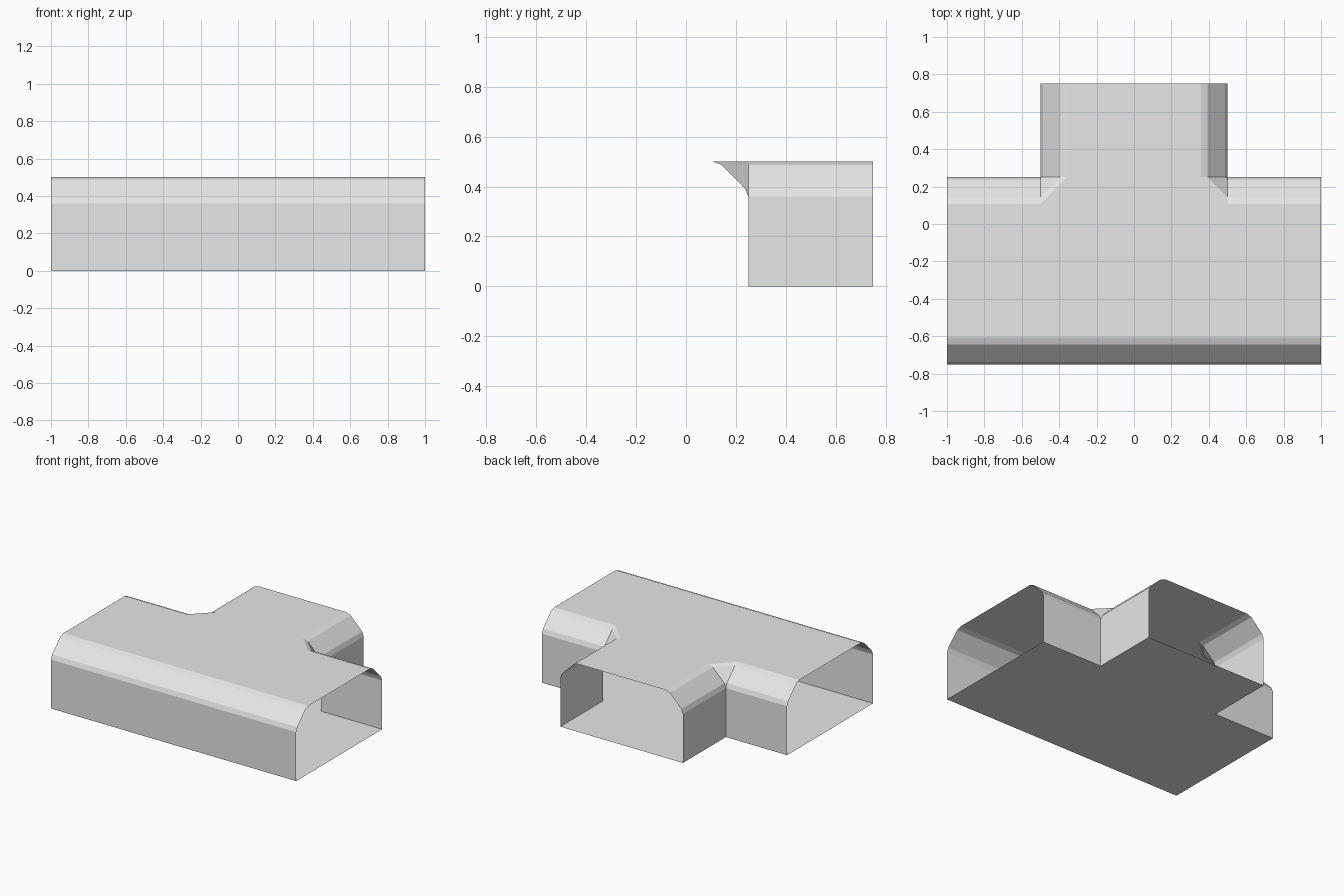
import bpy
import bmesh

if "Cube" in bpy.data.objects:
    bpy.data.objects.remove(bpy.data.objects["Cube"], do_unlink=True)

grey = bpy.data.materials.new("plain_grey")
grey.use_nodes = True
grey.diffuse_color = (0.8, 0.8, 0.8, 1)
grey.node_tree.nodes["Principled BSDF"].inputs["Base Color"].default_value = (0.8, 0.8, 0.8, 1)

# Half widths and ends of the T-shaped passage
END, FRONT, BACK, BRANCH, BRANCH_END = 1.0, -0.75, 0.25, 0.5, 0.75
# Wall section with rounded shoulder: (inset from the wall, height)
SECTION = [(0, 0), (0, 0.36), (0.013, 0.393), (0.107, 0.487), (0.143, 0.5)]


def front_rail(d, z):
    return [(0, FRONT + d, z), (END, FRONT + d, z)]


def back_rail(d, z):
    # Runs along the main passage, cuts the inner corner, then follows the branch
    return [(END, BACK - d, z), (BRANCH, BACK - d, z),
            (BRANCH - d, BACK, z), (BRANCH - d, BRANCH_END, z)]


def slab(bm, d, z):
    # Right-hand half of the T outline, split into simple faces
    a, b, c, e = back_rail(d, z)
    f, g = front_rail(d, z)
    mid, far = (0, BACK, z), (0, BRANCH_END, z)
    add_face(bm, [f, g, a, b, c, mid])
    add_face(bm, [mid, c, e, far])


def add_face(bm, points):
    unique = list(dict.fromkeys(points))
    if len(unique) > 2:
        bm.faces.new([bm.verts.new(p) for p in unique])


def sweep(bm, rail):
    for low, high in zip(SECTION, SECTION[1:]):
        r, s = rail(*low), rail(*high)
        for i in range(len(r) - 1):
            add_face(bm, [r[i], r[i + 1], s[i + 1], s[i]])


def finish(name, bm, up):
    bmesh.ops.remove_doubles(bm, verts=bm.verts, dist=0.0005)
    bmesh.ops.recalc_face_normals(bm, faces=bm.faces)
    flat = max(bm.faces, key=lambda f: f.calc_area() * abs(f.normal.z))
    if flat.normal.z * up < 0:
        bmesh.ops.reverse_faces(bm, faces=bm.faces)
    mesh = bpy.data.meshes.new(name)
    bm.to_mesh(mesh)
    bm.free()
    mesh.materials.append(grey)
    obj = bpy.data.objects.new(name, mesh)
    bpy.context.collection.objects.link(obj)
    mirror = obj.modifiers.new("Mirror", 'MIRROR')
    mirror.use_clip = True


# Walls, rounded shoulders and roof
shell = bmesh.new()
sweep(shell, front_rail)
sweep(shell, back_rail)
slab(shell, *SECTION[-1])
finish("walls_and_roof", shell, 1)

# Floor
floor = bmesh.new()
slab(floor, *SECTION[0])
finish("floor", floor, -1)
